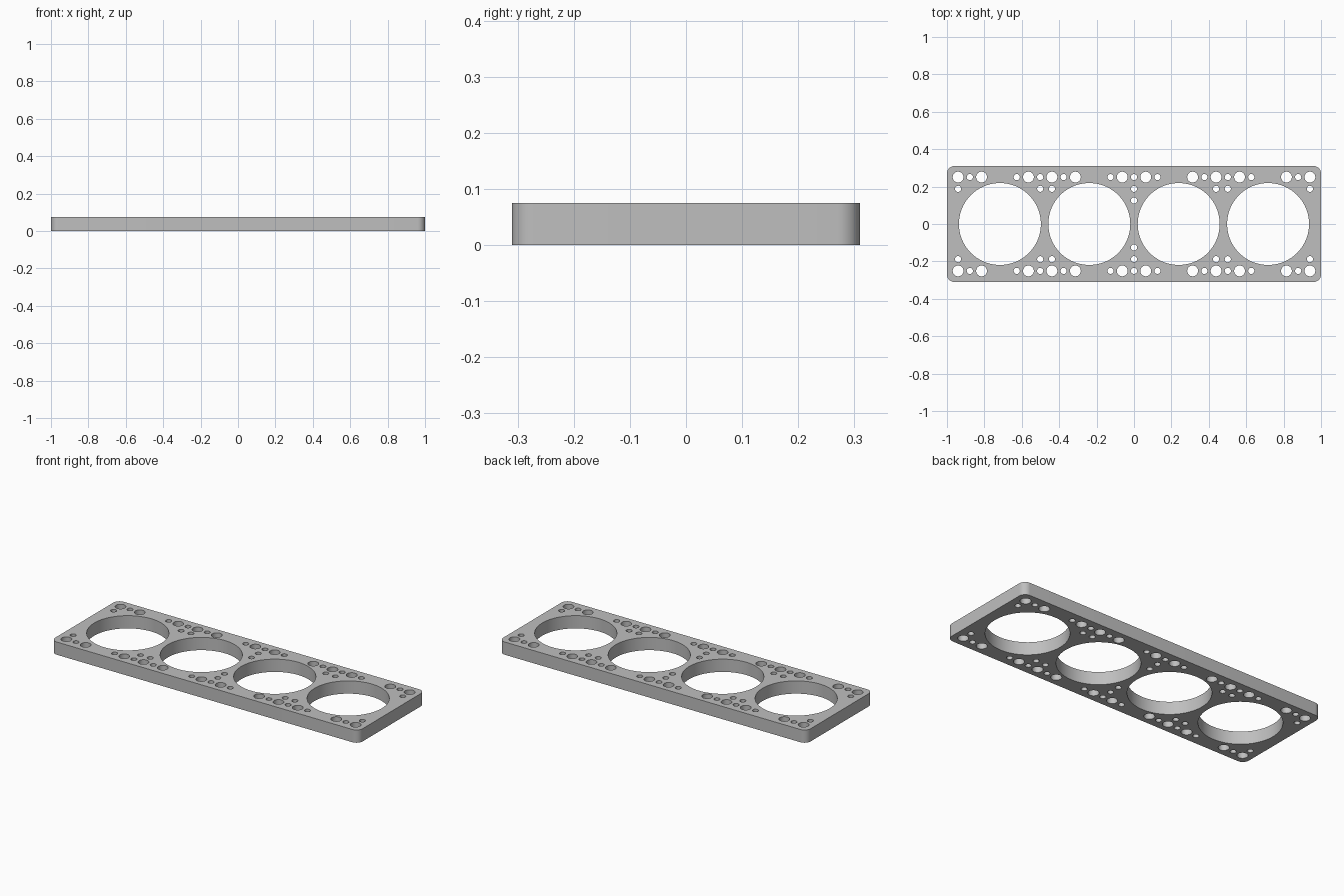
import bpy, bmesh, math

cube = bpy.data.objects.get("Cube")
if cube:
    bpy.data.objects.remove(cube)

HALF_X, HALF_Y, THICK, CORNER = 1.0, 0.31, 0.075, 0.04
PITCH = 0.0627                      # spacing of the hole grid
BORE_R, LARGE_R, SMALL_R = 0.219, 0.029, 0.0165


def arc(cx, cy, r, start, sweep, n):
    return [(cx + r * math.cos(start + sweep * i / n),
             cy + r * math.sin(start + sweep * i / n)) for i in range(n)]


def add_loop(curve, points):
    spline = curve.splines.new('POLY')
    spline.points.add(len(points) - 1)
    for p, (x, y) in zip(spline.points, points):
        p.co = (x, y, 0, 1)
    spline.use_cyclic_u = True


def add_hole(curve, x, y, r, n):
    add_loop(curve, arc(x, y, r, 0, 2 * math.pi, n))


# Plate profile with rounded corners
curve = bpy.data.curves.new("plate", 'CURVE')
curve.dimensions = '2D'
curve.fill_mode = 'BOTH'
curve.extrude = THICK / 2
outline = []
for i, (sx, sy) in enumerate([(1, 1), (-1, 1), (-1, -1), (1, -1)]):
    cx, cy = sx * (HALF_X - CORNER), sy * (HALF_Y - CORNER)
    outline += arc(cx, cy, CORNER, i * math.pi / 2, math.pi / 2, 12)
    end = (i + 1) * math.pi / 2
    outline.append((cx + CORNER * math.cos(end), cy + CORNER * math.sin(end)))
add_loop(curve, outline)

# Four large bores
for x in (-0.717, -0.239, 0.239, 0.717):
    add_hole(curve, x, 0, BORE_R, 96)

# Outer hole rows: odd grid steps are large, even ones small
columns = [0, 1, 2, 5, 6, 7, 8, 9, 10, 13, 14, 15]
holes = [(c, 4, LARGE_R if c % 2 else SMALL_R) for c in columns]
# Inner small holes
holes += [(c, 3, SMALL_R) for c in (0, 7, 8, 15)] + [(0, 2, SMALL_R)]
for c, row, r in holes:
    for sx in ((1, -1) if c else (1,)):
        for sy in (1, -1):
            add_hole(curve, sx * c * PITCH, sy * row * PITCH, r, 32)

plate = bpy.data.objects.new("perforated_plate", curve)
bpy.context.collection.objects.link(plate)
bpy.ops.object.select_all(action='DESELECT')
plate.select_set(True)
bpy.context.view_layer.objects.active = plate
bpy.ops.object.convert(target='MESH')
plate = bpy.context.object

# Weld caps to walls and rest the plate on the ground
bm = bmesh.new()
bm.from_mesh(plate.data)
bmesh.ops.remove_doubles(bm, verts=bm.verts, dist=0.0001)
bmesh.ops.translate(bm, verts=bm.verts, vec=(0, 0, THICK / 2))
bmesh.ops.recalc_face_normals(bm, faces=bm.faces)
bm.to_mesh(plate.data)
bm.free()

# Grey metal
grey = bpy.data.materials.new("grey_metal")
grey.use_nodes = True
colour = (0.52, 0.52, 0.52, 1)
grey.diffuse_color = colour
grey.node_tree.nodes["Principled BSDF"].inputs["Base Color"].default_value = colour
plate.data.materials.clear()
plate.data.materials.append(grey)
bpy.ops.object.shade_smooth_by_angle(angle=math.radians(30))
